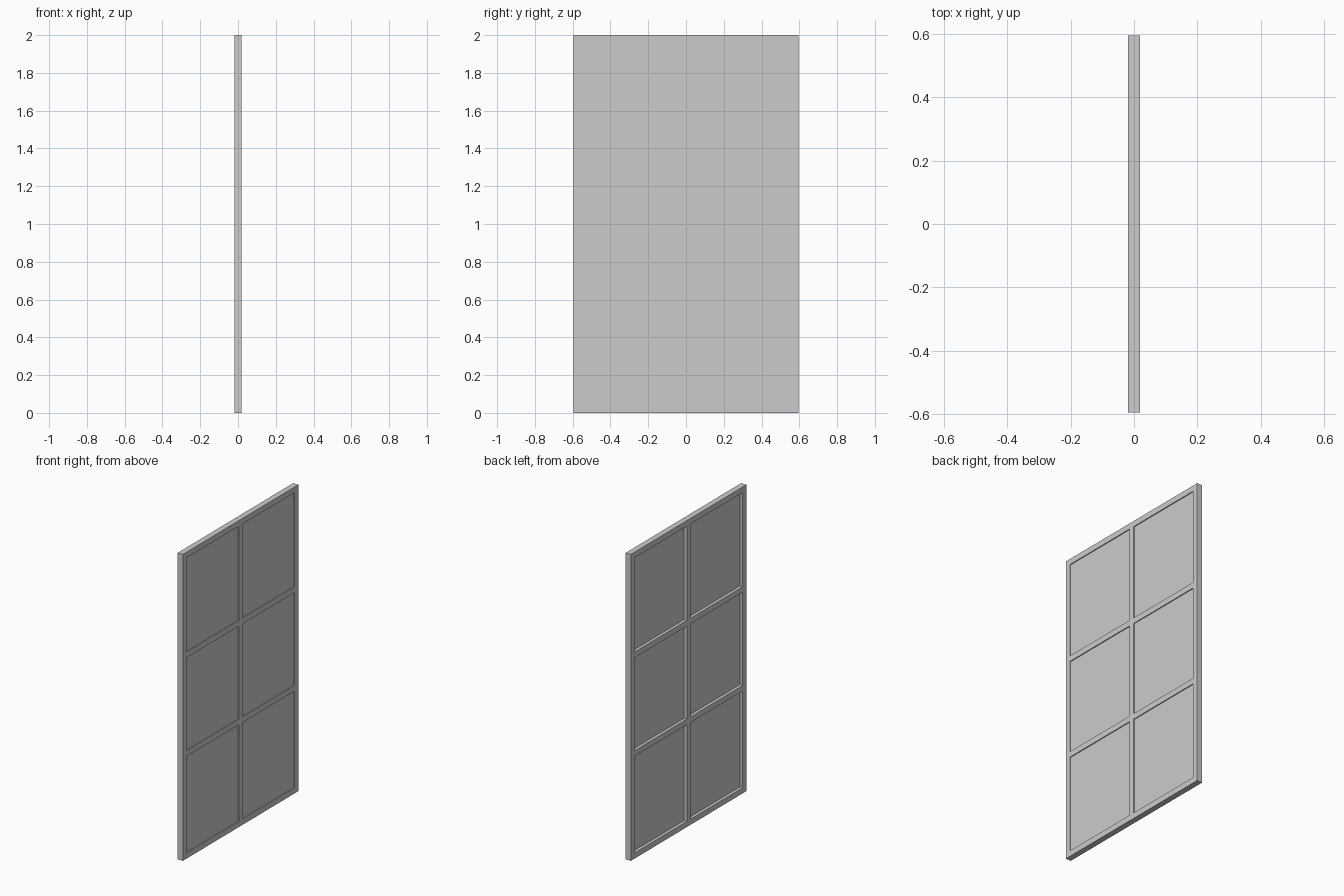
import bpy

if "Cube" in bpy.data.objects:
    bpy.data.objects.remove(bpy.data.objects["Cube"])

T = 0.019      # half thickness
W = 0.595      # half width
B = 0.037      # bar width
RAILS = (B / 2, 0.686, 1.33, 2 - B / 2)   # rail centre heights


def box(name, x, y, z):
    """Box from (min, max) ranges."""
    bpy.ops.mesh.primitive_cube_add(
        size=1, location=[(r[0] + r[1]) / 2 for r in (x, y, z)])
    ob = bpy.context.object
    ob.name = name
    ob.scale = [r[1] - r[0] for r in (x, y, z)]
    bpy.ops.object.transform_apply(location=False, rotation=False, scale=True)
    return ob


# Frame: solid slab with six openings cut right through
frame = box("frame", (-T, T), (-W, W), (0, 2))
for side in (-1, 1):
    y = sorted((side * B / 2, side * (W - B)))
    for lo, hi in zip(RAILS, RAILS[1:]):
        z = (lo + B / 2, hi - B / 2)
        cutter = box("opening_cutter", (-0.1, 0.1), y, z)
        mod = frame.modifiers.new("opening", 'BOOLEAN')
        mod.operation = 'DIFFERENCE'
        mod.solver = 'EXACT'
        mod.object = cutter
        bpy.context.view_layer.objects.active = frame
        bpy.ops.object.modifier_apply(modifier=mod.name)
        bpy.data.objects.remove(cutter)
        # Pane: deep recess on the -x side, shallow on the +x side
        box("pane", (0.001, T - 0.006), y, z)
